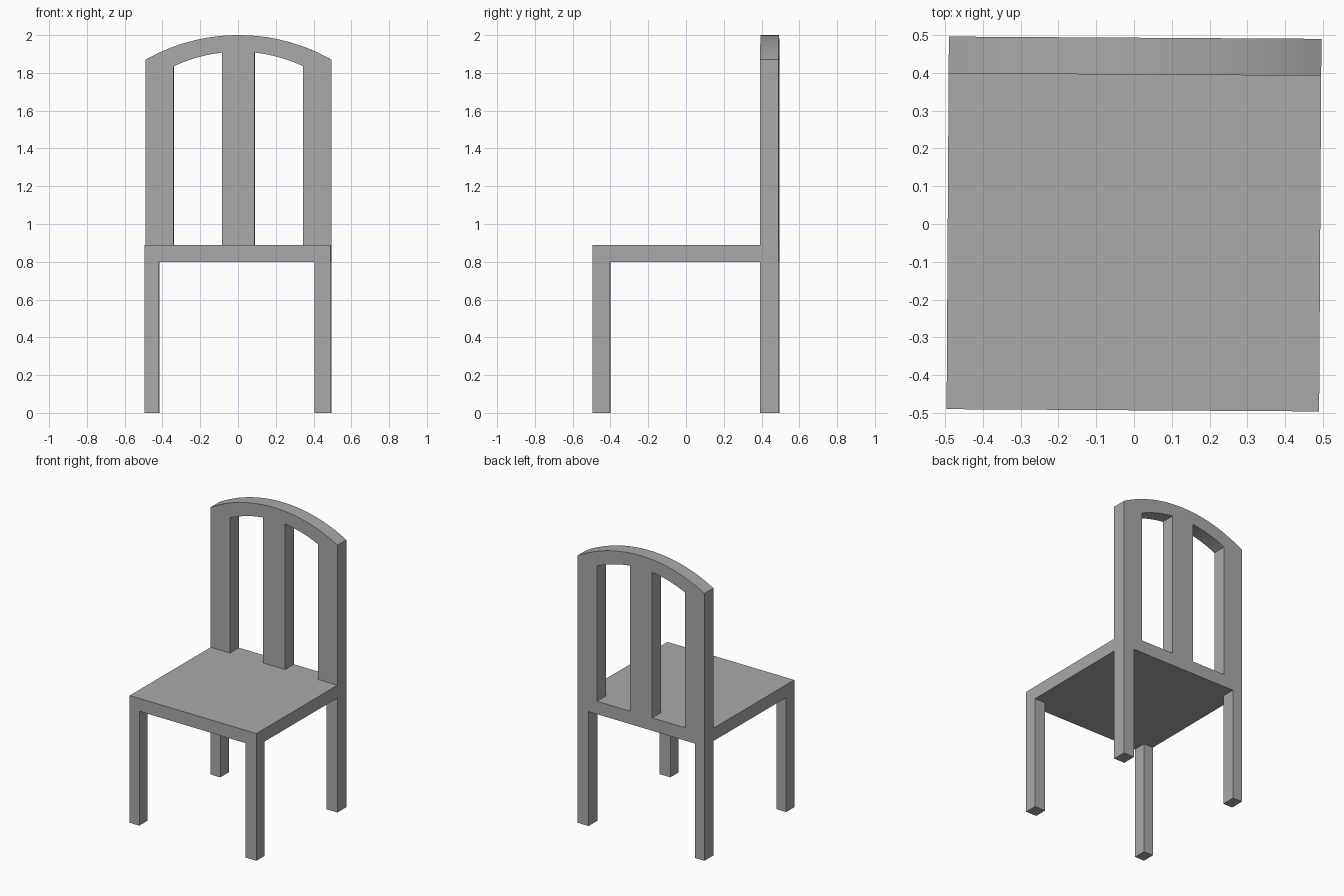
import bpy, math

if "Cube" in bpy.data.objects:
    bpy.data.objects.remove(bpy.data.objects["Cube"])

H = 0.4925                 # half of the seat width and depth
BACK_Y = 0.395             # front plane of the backrest
SEAT_LOW, SEAT_TOP = 0.80, 0.89
TURN = math.radians(-0.35)  # the chair stands very slightly turned

wood = bpy.data.materials.new("plain_grey")
wood.diffuse_color = (0.4, 0.4, 0.4, 1)
wood.use_nodes = True
wood.node_tree.nodes["Principled BSDF"].inputs["Base Color"].default_value = wood.diffuse_color


def finish(ob, name):
    ob.name = name
    ob.data.materials.clear()
    ob.data.materials.append(wood)
    ob.rotation_euler = (0, 0, TURN)


def box(name, x0, x1, y0, y1, z0, z1):
    bpy.ops.mesh.primitive_cube_add(size=1)
    ob = bpy.context.object
    centre = ((x0 + x1) / 2, (y0 + y1) / 2, (z0 + z1) / 2)
    size = (x1 - x0, y1 - y0, z1 - z0)
    for v in ob.data.vertices:
        v.co = [c + s * p for c, s, p in zip(centre, size, v.co)]
    finish(ob, name)


def arc(x0, x1, radius, centre_z, n):
    xs = [x0 + (x1 - x0) * i / n for i in range(n + 1)]
    return [(x, centre_z + math.sqrt(radius ** 2 - x * x)) for x in xs]


# Seat and front legs
box("seat", -H, H, -H, BACK_Y, SEAT_LOW, SEAT_TOP)
box("front_leg_left", -H, -0.418, -H, -0.403, 0, SEAT_LOW)
box("front_leg_right", 0.408, H, -H, -0.403, 0, SEAT_LOW)

# Back frame: rear legs, rail, uprights and arched top in one outline
outline = [(-0.418, SEAT_LOW), (-0.418, 0), (-H, 0)]
outline += arc(-H, H, 0.996, 1.004, 32)
outline += [(H, 0), (0.408, 0), (0.408, SEAT_LOW)]
openings = [[(a, SEAT_TOP)] + arc(a, b, 0.8, 1.112, 12) + [(b, SEAT_TOP)]
            for a, b in ((-0.343, -0.086), (0.086, 0.343))]

curve = bpy.data.curves.new("back_profile", "CURVE")
curve.dimensions = "2D"
curve.fill_mode = "BOTH"
curve.extrude = (H - BACK_Y) / 2
for loop in [outline] + openings:
    spline = curve.splines.new("POLY")
    spline.points.add(len(loop) - 1)
    for point, (x, z) in zip(spline.points, loop):
        point.co = (x, z, 0, 1)
    spline.use_cyclic_u = True
back = bpy.data.objects.new("back_frame", curve)
bpy.context.collection.objects.link(back)
bpy.ops.object.select_all(action="DESELECT")
back.select_set(True)
bpy.context.view_layer.objects.active = back
bpy.ops.object.convert(target="MESH")
back = bpy.context.object

# Stand the flat profile upright at the rear of the seat
for v in back.data.vertices:
    x, z, d = v.co
    v.co = (x, (BACK_Y + H) / 2 - d, z)
finish(back, "back_frame")

# Weld the rim to the faces and smooth only the arches
bpy.ops.object.mode_set(mode="EDIT")
bpy.ops.mesh.select_all(action="SELECT")
bpy.ops.mesh.remove_doubles(threshold=0.0001)
bpy.ops.mesh.normals_make_consistent(inside=False)
bpy.ops.object.mode_set(mode="OBJECT")
bpy.ops.object.shade_smooth_by_angle(angle=math.radians(20))
